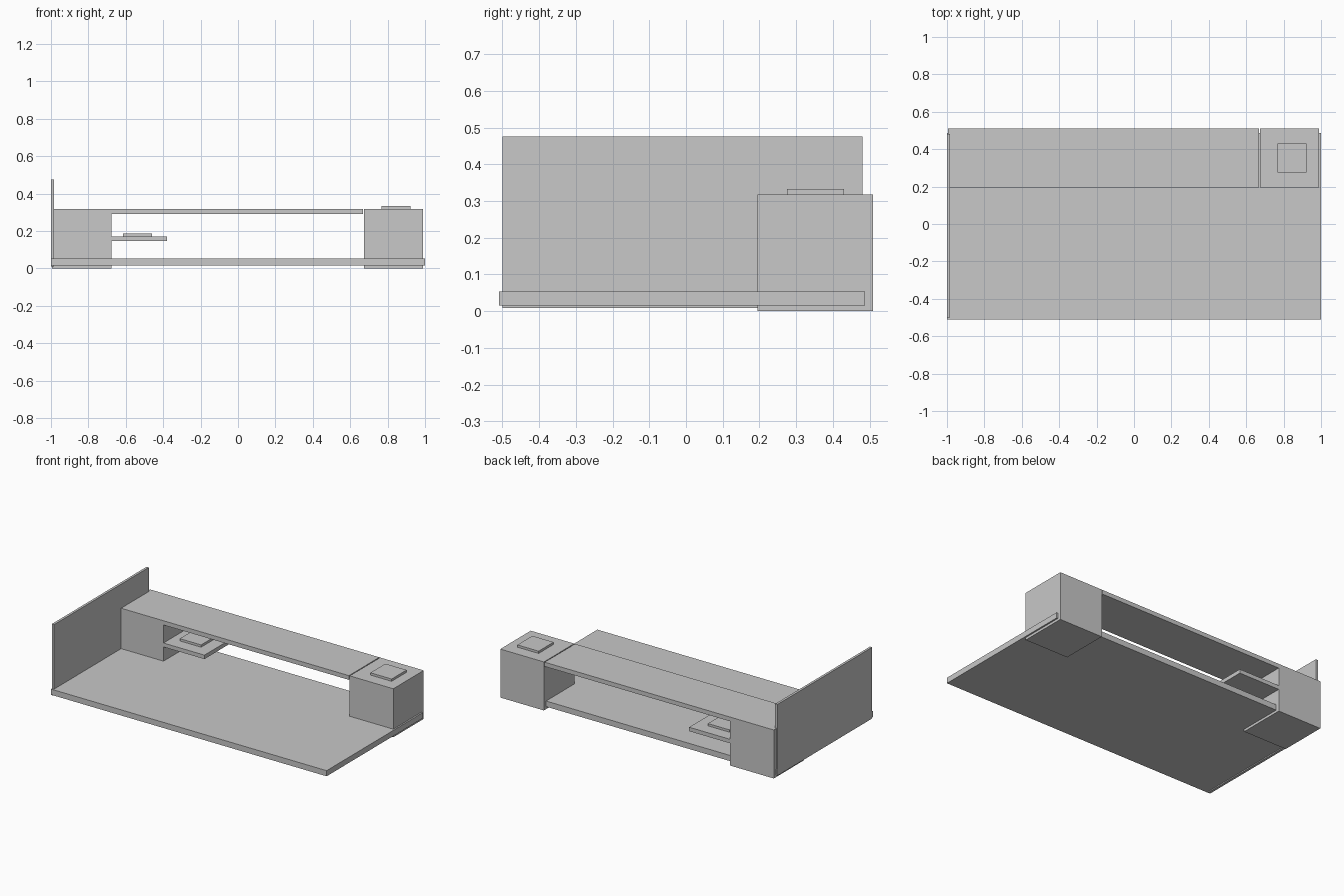
import bpy
import bmesh
from mathutils import Matrix, Vector

cube = bpy.data.objects.get("Cube")
if cube:
    bpy.data.objects.remove(cube, do_unlink=True)

# Single flat grey finish
grey = bpy.data.materials.new("light_grey")
grey.use_nodes = True
colour = (0.58, 0.58, 0.58, 1)
grey.diffuse_color = colour
grey.node_tree.nodes["Principled BSDF"].inputs["Base Color"].default_value = colour


def box(name, x, y, z):
    """Add a box spanning the given (low, high) range on each axis."""
    low, high = Vector((x[0], y[0], z[0])), Vector((x[1], y[1], z[1]))
    bm = bmesh.new()
    bmesh.ops.create_cube(bm, size=1, matrix=Matrix.LocRotScale(
        (low + high) / 2, None, high - low))
    mesh = bpy.data.meshes.new(name)
    bm.to_mesh(mesh)
    bm.free()
    mesh.materials.append(grey)
    obj = bpy.data.objects.new(name, mesh)
    bpy.context.collection.objects.link(obj)
    return obj


depth = (0.195, 0.51)      # shared depth of the rear row
plate_depth = (0.275, 0.43)
top = 0.318

# Floor slab and upright side panel
box("base_slab", (-1, 1), (-0.51, 0.487), (0.016, 0.053))
box("side_panel", (-1, -0.984), (-0.5, 0.481), (0.009, 0.476))

# Rear cabinets joined by a long shelf, with a narrow gap at one end
box("right_cabinet", (-0.994, -0.677), depth, (0, top))
box("left_cabinet", (0.674, 0.99), depth, (0, top))
box("long_shelf", (-0.677, 0.668), depth, (0.29, top))

# Small shelf sticking out of the cabinet
box("small_shelf", (-0.677, -0.38), depth, (0.146, 0.172))

# Raised square plates
box("shelf_plate", (-0.615, -0.46), plate_depth, (0.172, 0.187))
box("cabinet_plate", (0.768, 0.922), plate_depth, (top, 0.333))
